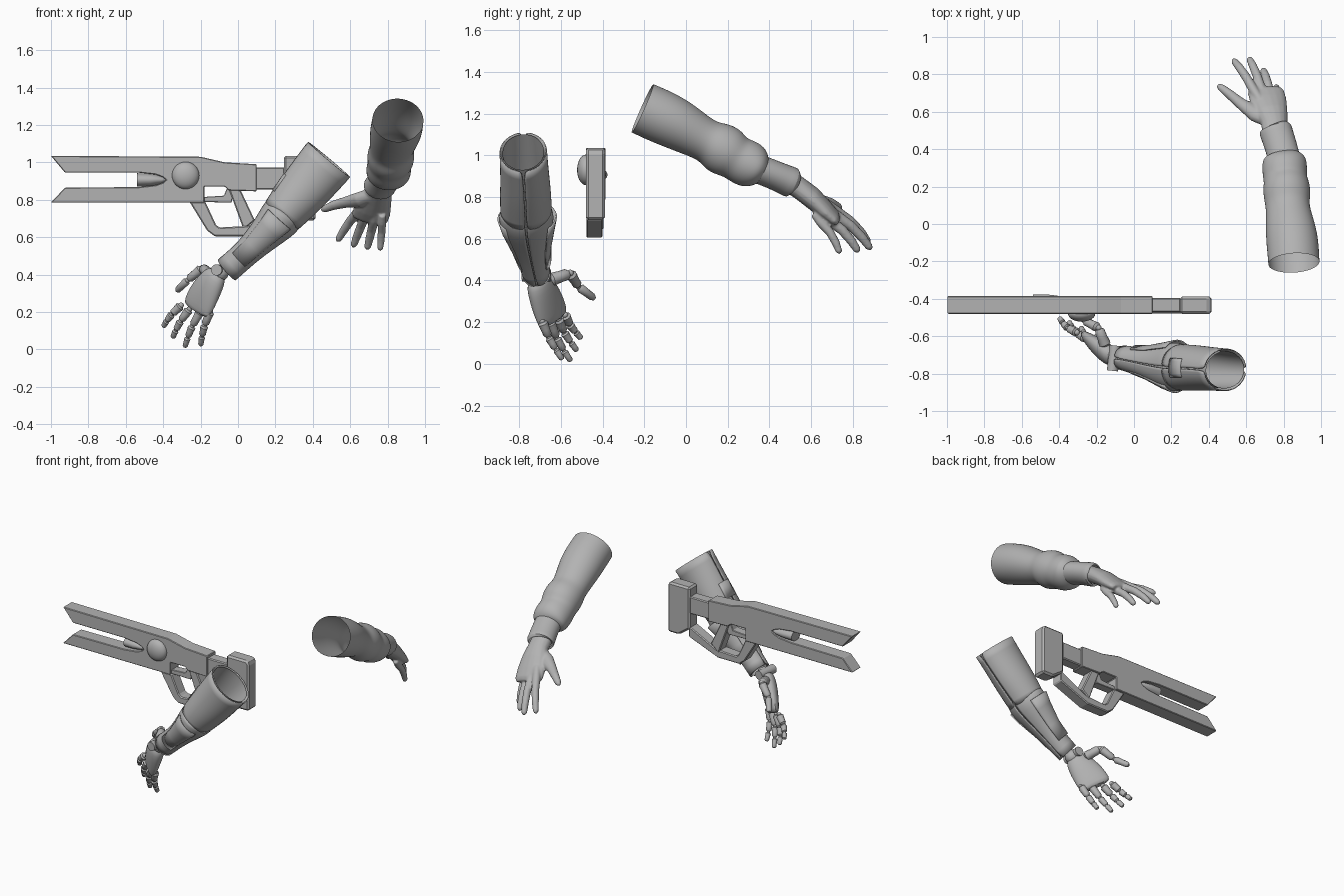
import bpy, bmesh, math
from mathutils import Vector

cube = bpy.data.objects.get("Cube")
if cube:
    bpy.data.objects.remove(cube, do_unlink=True)

grey = bpy.data.materials.new("plain grey")
grey.use_nodes = True
grey.diffuse_color = (0.45, 0.45, 0.45, 1)
grey.node_tree.nodes["Principled BSDF"].inputs["Base Color"].default_value = (0.45, 0.45, 0.45, 1)


def finish(bm, name, smooth=True, angle=40):
    bmesh.ops.recalc_face_normals(bm, faces=bm.faces)
    mesh = bpy.data.meshes.new(name)
    bm.to_mesh(mesh)
    bm.free()
    mesh.materials.append(grey)
    ob = bpy.data.objects.new(name, mesh)
    bpy.context.collection.objects.link(ob)
    if smooth:
        bpy.ops.object.select_all(action='DESELECT')
        ob.select_set(True)
        bpy.context.view_layer.objects.active = ob
        bpy.ops.object.shade_smooth_by_angle(angle=math.radians(angle))
    return ob


def add_loft(bm, stations, ref, sides=16, arc=None, caps=False):
    """Elliptical rings (x, y, z, radius along ref, radius across) joined in order."""
    pts = [Vector(s[:3]) for s in stations]
    rings = []
    for i, s in enumerate(stations):
        t = (pts[min(i + 1, len(pts) - 1)] - pts[max(i - 1, 0)]).normalized()
        a = Vector(ref)
        a = (a - t * a.dot(t)).normalized()
        b = t.cross(a)
        if arc:
            angs = [arc[0] + (arc[1] - arc[0]) * k / sides for k in range(sides + 1)]
        else:
            angs = [360 * k / sides for k in range(sides)]
        rings.append([bm.verts.new(pts[i] + a * s[3] * math.cos(math.radians(g))
                                   + b * s[4] * math.sin(math.radians(g))) for g in angs])
    n = len(rings[0])
    for r, q in zip(rings, rings[1:]):
        for k in range(n - 1 if arc else n):
            j = (k + 1) % n
            bm.faces.new((r[k], r[j], q[j], q[k]))
    if caps:
        bm.faces.new(rings[0])
        bm.faces.new(rings[-1])


def loft(name, stations, ref, sub=0, **kw):
    bm = bmesh.new()
    add_loft(bm, stations, ref, **kw)
    ob = finish(bm, name)
    if sub:
        ob.modifiers.new("smooth form", 'SUBSURF').levels = sub
        ob.modifiers[-1].render_levels = sub
    return ob


def ball(name, centre, scale):
    bm = bmesh.new()
    bmesh.ops.create_uvsphere(bm, u_segments=24, v_segments=14, radius=1)
    for v in bm.verts:
        v.co = Vector(centre) + Vector([c * s for c, s in zip(v.co, scale)])
    return finish(bm, name)


def prism(name, outline, y0, y1, bevel=0.006):
    """Side outline in x and z, extruded along y."""
    bm = bmesh.new()
    face = bm.faces.new([bm.verts.new((x, y0, z)) for x, z in outline])
    out = bmesh.ops.extrude_face_region(bm, geom=[face])
    bmesh.ops.translate(bm, vec=(0, y1 - y0, 0),
                        verts=[g for g in out["geom"] if isinstance(g, bmesh.types.BMVert)])
    ob = finish(bm, name, smooth=False)
    if bevel:
        mod = ob.modifiers.new("edge", 'BEVEL')
        mod.width, mod.segments, mod.limit_method = bevel, 1, 'ANGLE'
    return ob


# ---- Rifle: forked body, guard, grip, stock
prism("rifle_body", [(-1, 1.035), (-.2, 1.03), (-.07, 1.0), (.1, .99), (.1, .845), (-.05, .85),
                     (-.07, .87), (-.18, .87), (-.18, .785), (-1, .785), (-.925, .865), (-.53, .868),
                     (-.44, .878), (-.4, .892), (-.385, .906), (-.4, .92), (-.44, .935),
                     (-.53, .945), (-.925, .945)], -.48, -.385, .004)
prism("trigger_guard", [(-.26, .79), (-.165, .635), (-.125, .605), (.04, .605), (.26, .69), (.26, .765),
                        (.05, .66), (-.1, .652), (-.118, .667), (-.175, .79)], -.478, -.4)
prism("grip", [(-.05, .86), (.01, .86), (.09, .69), (.03, .64)], -.472, -.396)
prism("trigger_strip", [(-.185, .815), (-.185, .788), (-.035, .785), (-.02, .85), (-.06, .86),
                        (-.075, .822)], -.465, -.405, .003)
prism("stock_neck", [(.09, .972), (.25, .972), (.25, .855), (.09, .855)], -.47, -.395)
prism("stock", [(.245, 1.035), (.4, 1.035), (.415, 1.015), (.415, .69), (.33, .69), (.245, .75)],
      -.48, -.388, .012)
ball("rifle_dome", (-.28, -.48, .93), (.073, .042, .073))
loft("barrel_core", [(-.54, -.428, .906, .036, .05), (-.47, -.428, .906, .034, .052),
                     (-.41, -.428, .906, .024, .045), (-.38, -.428, .906, .006, .03)],
     (0, 0, 1), caps=True, sides=20)

# ---- Mechanical arm: inner core with paired shells leaving long seams
ARM = (-1, 0, 1)
upper = [(.487, -.78, 1.015, .146, .112), (.42, -.775, .935, .14, .113), (.35, -.77, .85, .134, .118),
         (.28, -.768, .77, .122, .122), (.235, -.766, .715, .113, .12)]
fore = [(.25, -.767, .735, .108, .12), (.225, -.765, .70, .115, .132), (.175, -.76, .645, .097, .117),
        (.085, -.745, .555, .074, .085), (.01, -.73, .485, .068, .07), (-.06, -.715, .425, .071, .064)]
for name, rings in (("upper_arm", upper), ("forearm", fore)):
    for side, start in (("outer", 2), ("inner", 182)):
        shell = loft(name + "_shell_" + side, rings, ARM, sub=1, arc=(start, start + 176), sides=14)
        mod = shell.modifiers.new("thickness", 'SOLIDIFY')
        mod.thickness, mod.offset = .006, 0
    loft(name + "_core", [(x, y, z, a - .01, b - .01) for x, y, z, a, b in rings], ARM, sub=1)
# raised forearm plates on both flanks, and the elbow hatch
plate = [(x, y, z, a + .007, b + .007) for x, y, z, a, b in fore[1:5]]
for side, mid in (("outer", 90), ("inner", 270)):
    ob = loft("forearm_plate_" + side, plate, ARM, arc=(mid - 42, mid + 42), sides=10)
    ob.modifiers.new("thickness", 'SOLIDIFY').thickness = .008
loft("elbow_hatch", [(x, y, z, a + .006, b + .006) for x, y, z, a, b in upper[2:4]], ARM,
     arc=(-24, 24), sides=6).modifiers.new("thickness", 'SOLIDIFY').thickness = .008

# ---- Mechanical hand
BACK = Vector((-.66, -.75, .1)).normalized()
ball("wrist_joint", (-.095, -.715, .41), (.045, .045, .045))
loft("wrist_pin", [(-.115, -.785, .425, .03, .03), (-.1, -.65, .425, .03, .03)], (0, 0, 1), caps=True)
loft("mechanical_palm", [(-.105, -.715, .42, .04, .05), (-.125, -.705, .385, .052, .075),
                         (-.155, -.685, .34, .052, .092), (-.19, -.66, .28, .045, .104),
                         (-.22, -.637, .22, .034, .104), (-.225, -.633, .205, .026, .09)],
     BACK, sub=1, caps=True)


def mechanical_finger(name, joints, radius):
    for i, (p, q) in enumerate(zip(joints, joints[1:])):
        r = radius * (1 - .16 * i)
        rows = []
        for f, k in ((.03, .6), (.14, 1), (.5, .88), (.82, .85), (.94, .5)):
            rows.append((*p.lerp(q, f), r * k, r * k))
        loft(f"{name}_segment_{i + 1}", rows, BACK, sides=10, caps=True)
        ball(f"{name}_joint_{i + 1}", p, [r * .62] * 3)


fingers = {"index": ((-.305, -.58, .235), (-.40, -.50, .12)),
           "middle": ((-.26, -.612, .215), (-.35, -.52, .06)),
           "ring": ((-.20, -.652, .205), (-.285, -.55, .01)),
           "little": ((-.148, -.69, .205), (-.20, -.59, .018))}
for name, (a, b) in fingers.items():
    a, b = Vector(a), Vector(b)
    mechanical_finger("mechanical_" + name, [a, a.lerp(b, .42) + BACK * .014,
                                             a.lerp(b, .73) + BACK * .01, b], .025)
mechanical_finger("mechanical_thumb", [Vector(p) for p in (
    (-.15, -.655, .40), (-.19, -.555, .435), (-.27, -.515, .37), (-.33, -.435, .31))], .032)

# ---- Clothed arm: sleeve with folds, cuff
UP = (0, 0, 1)
loft("sleeve", [(.855, -.208, 1.225, .13, .14), (.85, -.13, 1.19, .132, .142),
                (.84, -.04, 1.148, .127, .14), (.825, .06, 1.09, .108, .122),
                (.82, .11, 1.065, .104, .12), (.818, .15, 1.043, .124, .128),
                (.816, .2, 1.015, .126, .128), (.81, .235, .99, .108, .118),
                (.806, .275, .968, .116, .122), (.805, .32, .948, .112, .122),
                (.805, .35, .932, .092, .115), (.803, .365, .925, .07, .09)], UP, sub=2)
loft("cuff", [(.805, .34, .937, .072, .088), (.785, .42, .907, .07, .088),
              (.76, .49, .876, .075, .09), (.756, .51, .868, .077, .092),
              (.755, .512, .867, .06, .075)], UP, sub=1)

# ---- Bare hand: overlapping capped forms fused into one skin
bm = bmesh.new()
TOP = Vector((.15, .5, .8))
add_loft(bm, [(.757, .48, .882, .055, .07), (.75, .54, .845, .052, .072), (.735, .6, .80, .052, .088),
              (.718, .66, .745, .045, .1), (.705, .705, .705, .036, .1),
              (.70, .72, .69, .024, .088)], TOP, caps=True)
digits = [((.64, .715, .735), (.53, .88, .58)), ((.683, .715, .715), (.615, .89, .55)),
          ((.728, .685, .69), (.69, .83, .537)), ((.77, .645, .68), (.76, .74, .53))]
for i, (a, b) in enumerate(digits):
    a, b = Vector(a), Vector(b)
    r = .025 if i < 3 else .022
    rows = [(*(a.lerp(b, f) + TOP * lift), r * k, r * k) for f, lift, k in
            ((-.3, -.005, .9), (0, 0, 1.05), (.4, .014, .98), (.72, .01, .9), (.93, 0, .75), (1, 0, .4))]
    add_loft(bm, rows, TOP, sides=12, caps=True)
add_loft(bm, [(.73, .55, .83, .035, .04), (.65, .59, .80, .038, .048), (.57, .645, .785, .028, .032),
              (.51, .695, .77, .025, .026), (.465, .73, .752, .02, .021), (.447, .743, .744, .01, .01)],
         TOP, sides=12, caps=True)
hand = finish(bm, "bare_hand")
mod = hand.modifiers.new("fuse", 'REMESH')
mod.mode, mod.voxel_size, mod.use_smooth_shade = 'VOXEL', .0065, True
mod = hand.modifiers.new("soften", 'SMOOTH')
mod.factor, mod.iterations = .5, 5
